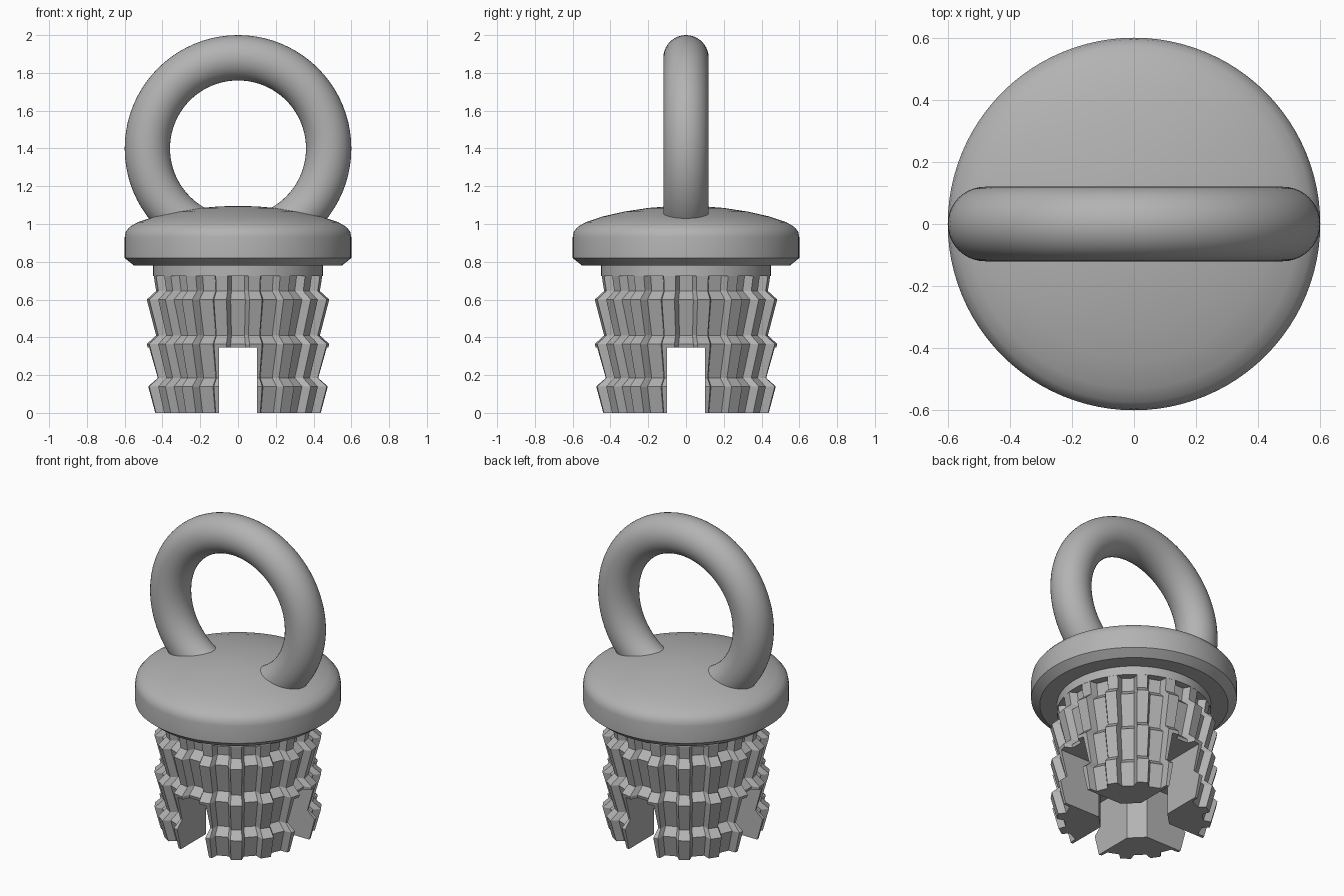
import bpy, bmesh
from math import cos, sin, pi, radians

if "Cube" in bpy.data.objects:
    bpy.data.objects.remove(bpy.data.objects["Cube"])

grey = bpy.data.materials.new("plain_grey")
grey.use_nodes = True
colour = (0.45, 0.45, 0.45, 1)
grey.diffuse_color = colour
grey.node_tree.nodes["Principled BSDF"].inputs["Base Color"].default_value = colour


def smooth(obj, angle=30):
    bpy.ops.object.select_all(action="DESELECT")
    obj.select_set(True)
    bpy.context.view_layer.objects.active = obj
    bpy.ops.object.shade_smooth_by_angle(angle=radians(angle))


def stack(name, loops):
    """Skin a list of equal closed loops, bottom to top, and cap both ends."""
    bm = bmesh.new()
    rows = [[bm.verts.new(p) for p in loop] for loop in loops]
    n = len(rows[0])
    for low, high in zip(rows, rows[1:]):
        for i in range(n):
            j = (i + 1) % n
            bm.faces.new((low[i], low[j], high[j], high[i]))
    bm.faces.new(rows[0][::-1])
    bm.faces.new(rows[-1])
    mesh = bpy.data.meshes.new(name)
    bm.to_mesh(mesh)
    bm.free()
    obj = bpy.data.objects.new(name, mesh)
    bpy.context.collection.objects.link(obj)
    mesh.materials.append(grey)
    return obj


def circle(r, z, n=96):
    return [(r * cos(2 * pi * i / n), r * sin(2 * pi * i / n), z) for i in range(n)]


# Domed cap with a chamfered lower rim
cap_profile = [(.55, .78), (.6, .82), (.6, .93), (.594, .96), (.573, .985), (.53, 1.01),
               (.44, 1.04), (.33, 1.065), (.2, 1.085), (.1, 1.093), (.01, 1.096)]
cap = stack("cap", [circle(r, z) for r, z in cap_profile])
smooth(cap)

# Plain neck under the cap
neck = stack("neck", [circle(.45, .725), circle(.45, .79)])
smooth(neck)

# Pull ring
bpy.ops.mesh.primitive_torus_add(major_radius=.48, minor_radius=.12, major_segments=80,
                                 minor_segments=40, location=(0, 0, 1.4),
                                 rotation=(pi / 2, 0, 0))
ring = bpy.context.object
ring.name = "pull_ring"
ring.data.materials.append(grey)
smooth(ring)


# Ribbed plug: a toothed section carried along a sawtooth profile
def gear(r, z, teeth=16, depth=.045):
    points = []
    for t in range(teeth):
        middle = (t + .5) * 360 / teeth
        for offset, drop in ((-6.2, depth), (-4, 0), (4, 0), (6.2, depth)):
            a = radians(middle + offset)
            points.append(((r - drop) * cos(a), (r - drop) * sin(a), z))
    return points


saw = [(.45, 0), (.487, .14), (.437, .185), (.487, .365), (.437, .41),
       (.487, .6), (.437, .645), (.45, .727)]
plug = stack("ribbed_plug", [gear(r, z) for r, z in saw])


# Crossing slots and an eight-sided bore split the plug foot into four prongs
def cut(cutter):
    cutter.hide_render = True
    mod = plug.modifiers.new(cutter.name, "BOOLEAN")
    mod.operation = "DIFFERENCE"
    mod.solver = "EXACT"
    mod.object = cutter
    bpy.context.view_layer.objects.active = plug
    bpy.ops.object.modifier_apply(modifier=mod.name)
    bpy.data.objects.remove(cutter)


def slot(name, sx, sy):
    return stack(name, [[(-sx, -sy, z), (sx, -sy, z), (sx, sy, z), (-sx, sy, z)]
                        for z in (-.1, .345)])


cut(slot("slot_side_to_side", .7, .1))
cut(slot("slot_front_to_back", .1, .7))
bore = stack("bore", [circle(.217, -.1, 8), circle(.217, .346, 8)])
bore.rotation_euler.z = pi / 8
bpy.context.view_layer.update()
cut(bore)
